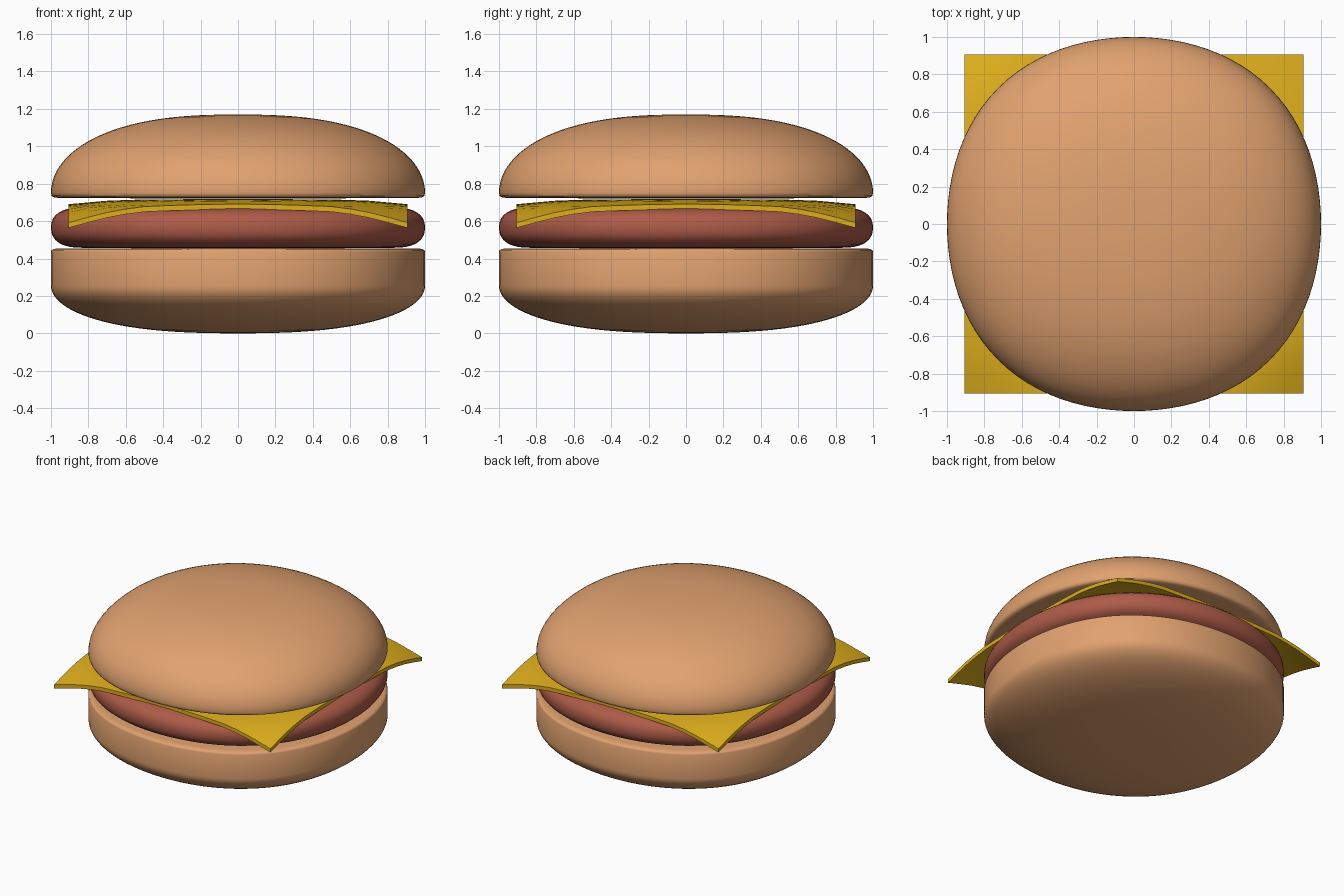
import bpy, bmesh, math

if "Cube" in bpy.data.objects:
    bpy.data.objects.remove(bpy.data.objects["Cube"])


def material(name, color):
    m = bpy.data.materials.new(name)
    m.diffuse_color = (*color, 1)
    m.use_nodes = True
    m.node_tree.nodes["Principled BSDF"].inputs["Base Color"].default_value = m.diffuse_color
    return m


BREAD = material("bread", (0.75, 0.36, 0.16))
MEAT = material("meat", (0.42, 0.105, 0.065))
CHEESE = material("cheese_yellow", (0.74, 0.43, 0.012))


def finish(bm, name, mat):
    bmesh.ops.recalc_face_normals(bm, faces=bm.faces)
    me = bpy.data.meshes.new(name)
    bm.to_mesh(me)
    bm.free()
    me.materials.append(mat)
    ob = bpy.data.objects.new(name, me)
    bpy.context.collection.objects.link(ob)
    return ob


def smooth(ob, angle):
    bpy.ops.object.select_all(action='DESELECT')
    bpy.context.view_layer.objects.active = ob
    ob.select_set(True)
    bpy.ops.object.shade_smooth_by_angle(angle=math.radians(angle))


def soft_disc(name, profile, mat, seg=96):
    """Sweep a profile around z with a slightly squared-off outline."""
    bm = bmesh.new()
    rings = []
    for r, z in profile:
        ring = []
        for i in range(seg):
            a = math.tau * i / seg
            k = r * (1 + 0.028 * r * r * math.sin(2 * a) ** 2)
            ring.append(bm.verts.new((k * math.cos(a), k * math.sin(a), z)))
        rings.append(ring)
    for a, b in zip(rings, rings[1:]):
        for i in range(seg):
            j = (i + 1) % seg
            bm.faces.new((a[i], a[j], b[j], b[i]))
    # close both ends with a centre fan
    for ring, z in ((rings[0], profile[0][1]), (rings[-1], profile[-1][1])):
        c = bm.verts.new((0, 0, z))
        for i in range(seg):
            bm.faces.new((ring[i], ring[(i + 1) % seg], c))
    smooth(finish(bm, name, mat), 50)


def dome(z0, height, p=2.5, q=2.05, n=24):
    """Superelliptic arc from the rim (radius 1) to near the centre."""
    pts = []
    for i in range(n):
        t = math.pi / 2 * i / n
        pts.append((math.cos(t) ** (2 / p), z0 + height * math.sin(t) ** (2 / q)))
    pts.append((0.05, z0 + height))
    return pts


# bottom bun: rounded underside, straight wall, small lip at the top
soft_disc("bottom_bun", dome(0.255, -0.255)[::-1] +
          [(1, 0.435), (0.996, 0.445), (0.985, 0.451), (0.96, 0.454), (0.5, 0.455)], BREAD)

# patty: thick disc with a rounded rim
rim = []
for i in range(17):
    t = math.pi * (i / 16 - 0.5)
    c, s = math.cos(t), math.sin(t)
    rim.append((0.82 + 0.18 * c ** 0.75,
                0.565 + 0.108 * math.copysign(abs(s) ** 0.85, s)))
soft_disc("patty", [(0.4, 0.456)] + rim + [(0.6, 0.68), (0.3, 0.685)], MEAT)

# top bun: flat underside with small lip, domed top
soft_disc("top_bun", [(0.5, 0.722), (0.95, 0.723), (0.98, 0.726), (0.996, 0.734)] +
          dome(0.75, 0.42), BREAD)

# cheese slice: square sheet draped over the patty, corners hanging down
DROP = [(0, 0), (0.5, 0.002), (0.7, 0.009), (0.9, 0.027), (1.05, 0.042),
        (1.14, 0.07), (1.29, 0.13)]


def drop(r):
    for (r0, d0), (r1, d1) in zip(DROP, DROP[1:]):
        if r <= r1:
            return d0 + (d1 - d0) * (r - r0) / (r1 - r0)
    return DROP[-1][1]


bm = bmesh.new()
bmesh.ops.create_grid(bm, x_segments=18, y_segments=18, size=0.905)
for v in bm.verts:
    v.co.z = 0.718 - drop(math.hypot(v.co.x, v.co.y))
top = bm.faces[:]
ext = bmesh.ops.extrude_face_region(bm, geom=top, use_keep_orig=True)
for v in ext["geom"]:
    if isinstance(v, bmesh.types.BMVert):
        v.co.z -= 0.028
smooth(finish(bm, "cheese_slice", CHEESE), 30)
